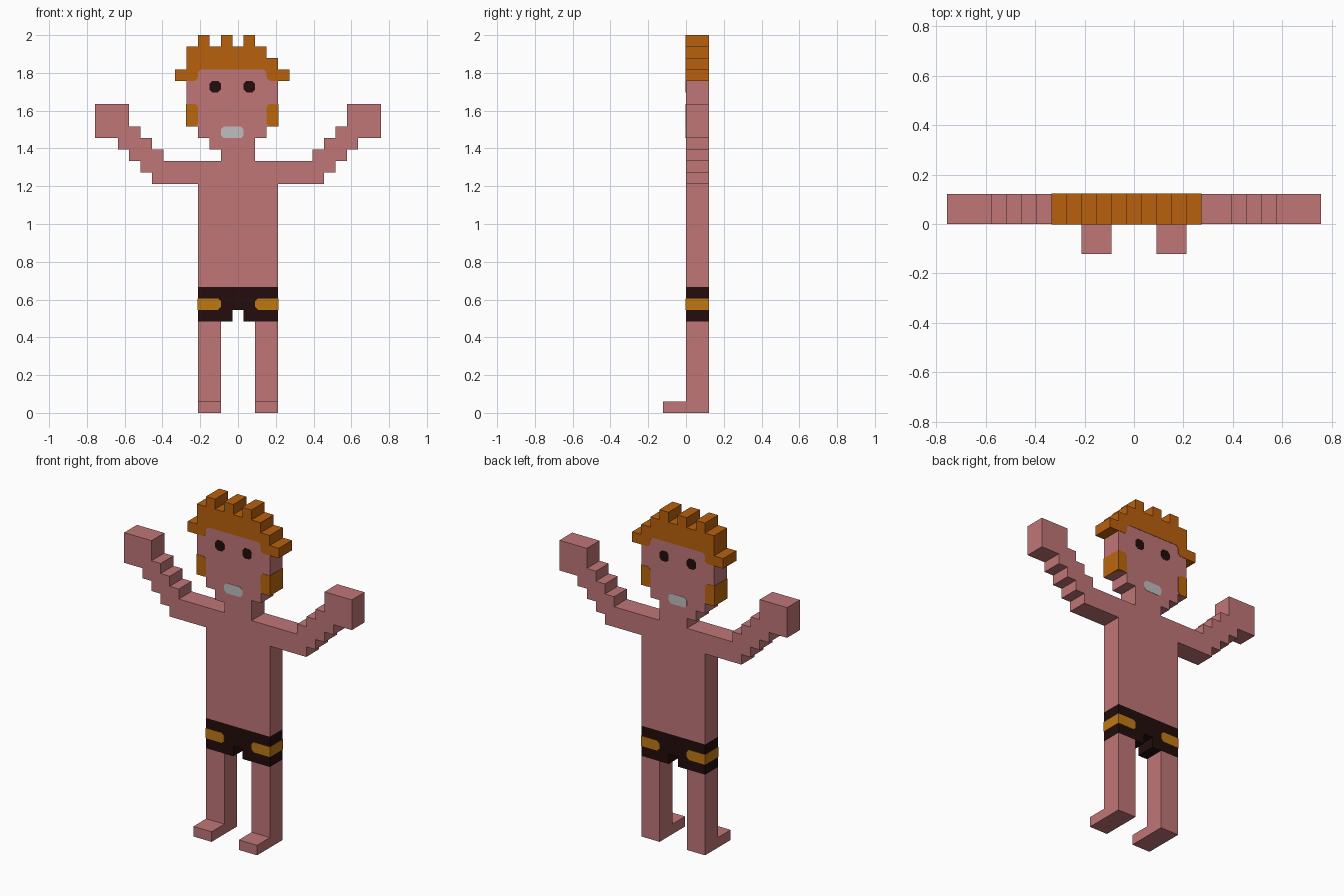
import bpy, bmesh
from mathutils import Vector

cube = bpy.data.objects.get("Cube")
if cube:
    bpy.data.objects.remove(cube)

U = 2 / 33        # one block of the grid
PROUD = 0.03      # how far painted patches stand out, in blocks
HEAD = -0.5       # the head's mirror line is half a block off centre


def material(name, r, g, b):
    m = bpy.data.materials.new(name)
    m.use_nodes = True
    m.diffuse_color = (r, g, b, 1)
    m.node_tree.nodes["Principled BSDF"].inputs["Base Color"].default_value = (r, g, b, 1)
    return m


skin = material("skin pink", 0.53, 0.18, 0.185)
ginger = material("hair ginger", 0.479, 0.117, 0.004)
beard = material("sideburn ginger", 0.49, 0.135, 0.004)
gold = material("gold", 0.52, 0.19, 0.007)
dark = material("dark brown", 0.017, 0.004, 0.004)
grey = material("tooth grey", 0.52, 0.52, 0.52)


def prism(name, outline, near, far, mat, axis="y"):
    """Extrude a (horizontal, height) outline along y or x, in block units."""
    bm = bmesh.new()

    def place(p):
        return Vector((p[0], near, p[1]) if axis == "y" else (near, p[0], p[1])) * U

    face = bm.faces.new([bm.verts.new(place(p)) for p in outline])
    out = bmesh.ops.extrude_face_region(bm, geom=[face])
    step = Vector((0, far - near, 0) if axis == "y" else (far - near, 0, 0)) * U
    bmesh.ops.translate(bm, vec=step, verts=[v for v in out["geom"] if isinstance(v, bmesh.types.BMVert)])
    bmesh.ops.recalc_face_normals(bm, faces=bm.faces)
    mesh = bpy.data.meshes.new(name)
    bm.to_mesh(mesh)
    bm.free()
    mesh.materials.append(mat)
    obj = bpy.data.objects.new(name, mesh)
    bpy.context.collection.objects.link(obj)
    return obj


def mirrored(half, centre=0):
    """Close a right-hand half outline by mirroring it about a vertical line."""
    return [(centre + x, z) for x, z in half] + [(centre - x, z) for x, z in reversed(half)]


def patch(x0, x1, z0, z1, left=0.25, right=0.25):
    """Rectangle with its corners cut off on either end."""
    pts = [(x0 + left, z0), (x1 - right, z0), (x1, z0 + right), (x1, z1 - right),
           (x1 - right, z1), (x0 + left, z1), (x0, z1 - left), (x0, z0 + left)]
    return list(dict.fromkeys(pts))


def painted(name, outline, mat):
    prism(name, outline, -PROUD, 2 + PROUD, mat)


# Torso with neck and raised, stepped arms
upper = [(1.5, 23), (1.5, 22)]
for i in range(3):
    upper += [(6.5 + i, 22 + i), (6.5 + i, 23 + i)]
fist = [(9.5, 25), (9.5, 27), (12.5, 27), (12.5, 24)]
lower = []
for i in range(3):
    lower += [(10.5 - i, 24 - i), (10.5 - i, 23 - i)]
lower += [(7.5, 21), (7.5, 20), (3.5, 20), (3.5, 11)]
prism("torso_and_arms", mirrored(upper + fist + lower), 0, 2, skin)

# Head, narrowing to the chin
prism("head", mirrored([(4, 30), (4, 25), (3, 25), (3, 24), (2, 24), (2, 23)], HEAD), 0, 2, skin)

# Hair: spiky top, then the notched fringe around the forehead
hair = [(-5.5, 29), (-5.5, 30), (-4.5, 30), (-4.5, 32)]
for x in (-3.5, -1.5, 0.5):
    hair += [(x, 32), (x, 33), (x + 1, 33), (x + 1, 32)]
hair += [(2.5, 32), (2.5, 31), (3.5, 31), (3.5, 30), (4.5, 30), (4.5, 29)]
hair += mirrored([(3.25, 29), (3, 29.25), (3, 29.75), (2.75, 30)], HEAD)
painted("hair", hair, ginger)

# Face details, showing on both sides of the head
for side, s in (("left", 1), ("right", -1)):
    eye = HEAD + s * 1.5
    painted(side + "_eye", patch(eye - 0.5, eye + 0.5, 28, 29), dark)
    if s > 0:
        burn = patch(2.5, 3.5 + PROUD, 25, 27, right=0)
    else:
        burn = patch(-4.5 - PROUD, -3.5, 25, 27, left=0)
    painted(side + "_sideburn", burn, beard)
painted("mouth", patch(-1.5, 0.5, 24, 25), grey)

# Shorts with gold side panels
prism("shorts", mirrored([(3.5, 11), (3.5, 8), (0.5, 8), (0.5, 9)]), 0, 2, dark)
painted("left_shorts_panel", patch(1.5, 3.5 + PROUD, 9, 10, right=0), gold)
painted("right_shorts_panel", patch(-3.5 - PROUD, -1.5, 9, 10, left=0), gold)

# Legs with feet pointing forward
leg = [(2, 0), (2, 8), (0, 8), (0, 1), (-2, 1), (-2, 0)]
prism("left_leg", leg, 1.5, 3.5, skin, axis="x")
prism("right_leg", leg, -3.5, -1.5, skin, axis="x")
